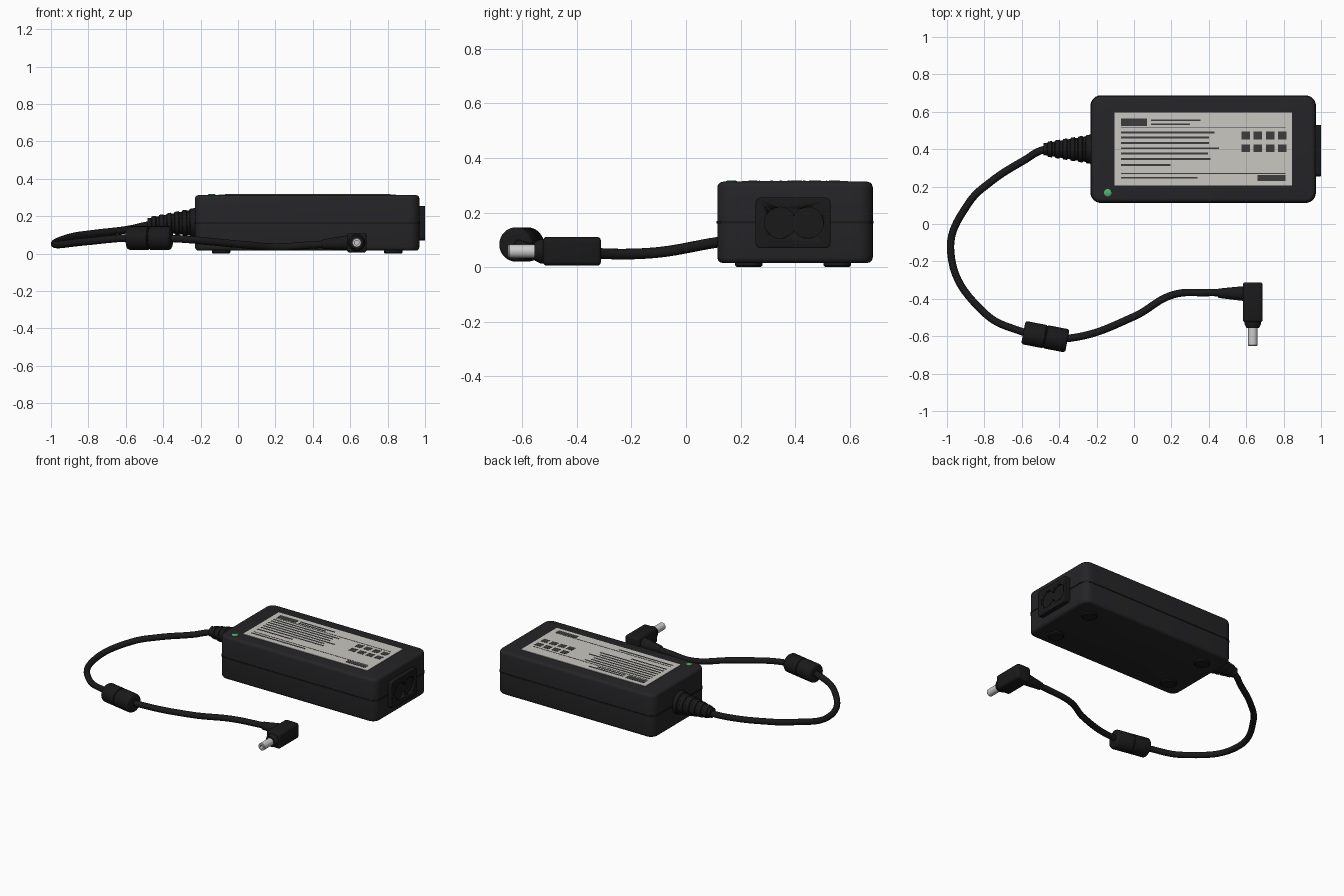
import bpy, bmesh, math
from mathutils import Vector, Matrix

if "Cube" in bpy.data.objects:
    bpy.data.objects.remove(bpy.data.objects["Cube"])

def mat(name, c):
    m = bpy.data.materials.new(name)
    m.diffuse_color = (*c, 1)
    m.use_nodes = True
    m.node_tree.nodes["Principled BSDF"].inputs["Base Color"].default_value = m.diffuse_color
    return m

BLACK = mat("black_plastic", (0.018, 0.018, 0.020))
DARK = mat("dark_rubber", (0.010, 0.010, 0.011))
PAPER = mat("label_grey", (0.58, 0.57, 0.53))
INK = mat("label_ink", (0.045, 0.045, 0.045))
GREEN = mat("led_green", (0.08, 0.45, 0.15))
METAL = mat("metal", (0.55, 0.55, 0.57))

def finish(bm, name, m, angle=35):
    bmesh.ops.recalc_face_normals(bm, faces=bm.faces)
    me = bpy.data.meshes.new(name)
    bm.to_mesh(me)
    bm.free()
    ob = bpy.data.objects.new(name, me)
    bpy.context.collection.objects.link(ob)
    me.materials.append(m)
    bpy.ops.object.select_all(action='DESELECT')
    bpy.context.view_layer.objects.active = ob
    ob.select_set(True)
    bpy.ops.object.shade_smooth_by_angle(angle=math.radians(angle))
    return ob

def add_box(bm, lo, hi):
    lo, hi = Vector(lo), Vector(hi)
    mtx = Matrix.Translation((lo + hi) / 2) @ Matrix.Diagonal((*(hi - lo), 1))
    return bmesh.ops.create_cube(bm, size=1, matrix=mtx)['verts']

def rounded_box(name, lo, hi, m, axis=2, corner=0.0, edge=0.0):
    """Box with round corners along one axis and softened rims."""
    bm = bmesh.new()
    add_box(bm, lo, hi)
    along = lambda e: abs((e.verts[0].co - e.verts[1].co).normalized()[axis]) > 0.9
    if corner:
        bmesh.ops.bevel(bm, geom=[e for e in bm.edges if along(e)], offset=corner,
                        segments=6, profile=0.5, affect='EDGES')
    if edge:
        ends = (lo[axis], hi[axis])
        rim = [e for e in bm.edges
               if any(all(abs(v.co[axis] - z) < 1e-5 for v in e.verts) for z in ends)]
        bmesh.ops.bevel(bm, geom=rim, offset=edge, segments=3, profile=0.5, affect='EDGES')
    return finish(bm, name, m)

def lathe(name, start, direction, profile, m, sides=32):
    """Solid of revolution; profile is (distance, radius) along direction."""
    bm = bmesh.new()
    q = Vector(direction).to_track_quat('Z', 'Y')
    rings = []
    for t, r in profile:
        rings.append([bm.verts.new(Vector(start) + q @ Vector((
            r * math.cos(2 * math.pi * i / sides), r * math.sin(2 * math.pi * i / sides), t)))
            for i in range(sides)])
    for a, b in zip(rings, rings[1:]):
        for i in range(sides):
            j = (i + 1) % sides
            bm.faces.new((a[i], a[j], b[j], b[i]))
    bm.faces.new(rings[0])
    bm.faces.new(rings[-1])
    return finish(bm, name, m)

# Brick housing with seam band
rounded_box("housing", (-0.23, 0.115, 0.015), (0.97, 0.685, 0.313), BLACK, 2, 0.055, 0.02)
rounded_box("housing_seam", (-0.233, 0.112, 0.159), (0.973, 0.688, 0.169), DARK, 2, 0.057)

# Feet
for i, x in enumerate((-0.09, 0.83)):
    for j, y in enumerate((0.23, 0.555)):
        lathe(f"foot_{i}{j}", (x, y, 0), (0, 0, 1),
              [(0, 0.044), (0.006, 0.05), (0.025, 0.05)], DARK)

# Power inlet with figure-eight recess
inlet = rounded_box("power_inlet", (0.95, 0.255, 0.07), (1.0, 0.53, 0.255), DARK, 0, 0.02, 0.004)
for i, y in enumerate((0.345, 0.447)):
    cut = lathe(f"inlet_cutter_{i}", (0.985, y, 0.163), (1, 0, 0), [(0, 0.057), (0.05, 0.057)], DARK)
    cut.hide_render = True
    cut.hide_set(True)
    mod = inlet.modifiers.new("recess", 'BOOLEAN')
    mod.operation = 'DIFFERENCE'
    mod.solver = 'EXACT'
    mod.object = cut

# Label plate and printing
rounded_box("label", (-0.105, 0.205, 0.305), (0.845, 0.595, 0.316), PAPER)
bm = bmesh.new()
def ink(x0, x1, y0, y1):
    add_box(bm, (x0, y0, 0.314), (x1, y1, 0.3172))
ink(-0.07, 0.07, 0.525, 0.565)
ink(0.66, 0.81, 0.23, 0.262)
for y in (0.515, 0.27):
    ink(-0.07, 0.81, y - 0.0015, y + 0.0015)
for x0, x1, y in ((0.09, 0.355, 0.555), (0.09, 0.30, 0.533), (-0.07, 0.43, 0.49),
                  (-0.07, 0.40, 0.463), (-0.07, 0.40, 0.434), (-0.07, 0.455, 0.405),
                  (-0.07, 0.395, 0.377), (-0.07, 0.41, 0.348), (-0.07, 0.195, 0.315),
                  (-0.07, 0.34, 0.247)):
    ink(x0, x1, y - 0.005, y + 0.005)
for k in range(4):
    for y in (0.452, 0.384):
        ink(0.575 + 0.065 * k, 0.62 + 0.065 * k, y, y + 0.042)
finish(bm, "label_print", INK)

# Status light
lathe("status_light", (-0.14, 0.167, 0.3), (0, 0, 1), [(0, 0.02), (0.015, 0.02), (0.018, 0.015)], GREEN)

# Ribbed strain relief
ribs = [(0, 0.078)]
for k in range(6):
    t, r = 0.02 + k * 0.041, 0.078 - k * 0.0068
    ribs += [(t, r), (t + 0.02, r - 0.003), (t + 0.024, r - 0.01), (t + 0.037, r - 0.012)]
ribs += [(0.268, 0.034)]
lathe("strain_relief", (-0.215, 0.4, 0.165), (-1, 0, -0.03), ribs, DARK)

# Cable
path = [(-0.40, 0.40, 0.16), (-0.49, 0.395, 0.15), (-0.58, 0.345, 0.13), (-0.76, 0.23, 0.108),
        (-0.885, 0.11, 0.09), (-0.98, -0.15, 0.05), (-0.80, -0.475, 0.065), (-0.60, -0.575, 0.083),
        (-0.475, -0.602, 0.083), (-0.34, -0.61, 0.08), (0.0, -0.495, 0.05),
        (0.21, -0.378, 0.035), (0.38, -0.367, 0.045), (0.60, -0.372, 0.058)]
cu = bpy.data.curves.new("cable", 'CURVE')
cu.dimensions = '3D'
cu.bevel_depth = 0.02
cu.bevel_resolution = 4
cu.resolution_u = 10
cu.use_fill_caps = True
sp = cu.splines.new('BEZIER')
sp.bezier_points.add(len(path) - 1)
for p, co in zip(sp.bezier_points, path):
    p.co = co
    p.handle_left_type = p.handle_right_type = 'AUTO'
cu.materials.append(DARK)
bpy.context.collection.objects.link(bpy.data.objects.new("cable", cu))

# Ferrite bead with middle groove
lathe("ferrite_bead", (-0.592, -0.58, 0.083), (0.234, -0.045, 0),
      [(0, 0.03), (0, 0.052), (0.004, 0.059), (0.012, 0.063), (0.115, 0.063), (0.118, 0.059),
       (0.122, 0.059), (0.125, 0.063), (0.228, 0.063), (0.236, 0.059), (0.24, 0.052), (0.24, 0.03)], DARK)

# Right-angle plug
rounded_box("plug_body", (0.582, -0.525, 0.005), (0.688, -0.312, 0.111), DARK, 1, 0.018, 0.014)
lathe("plug_sleeve", (0.45, -0.37, 0.05), (0.14, -0.002, 0.008),
      [(0, 0.022), (0.004, 0.025), (0.12, 0.038), (0.15, 0.04)], DARK)
lathe("plug_collar", (0.635, -0.515, 0.058), (0, -1, 0),
      [(0, 0.044), (0.02, 0.044), (0.036, 0.036), (0.04, 0.034)], DARK)
lathe("plug_tip", (0.635, -0.54, 0.058), (0, -1, 0),
      [(0, 0.025), (0.108, 0.025), (0.112, 0.022), (0.112, 0.012), (0.03, 0.012)], METAL)
